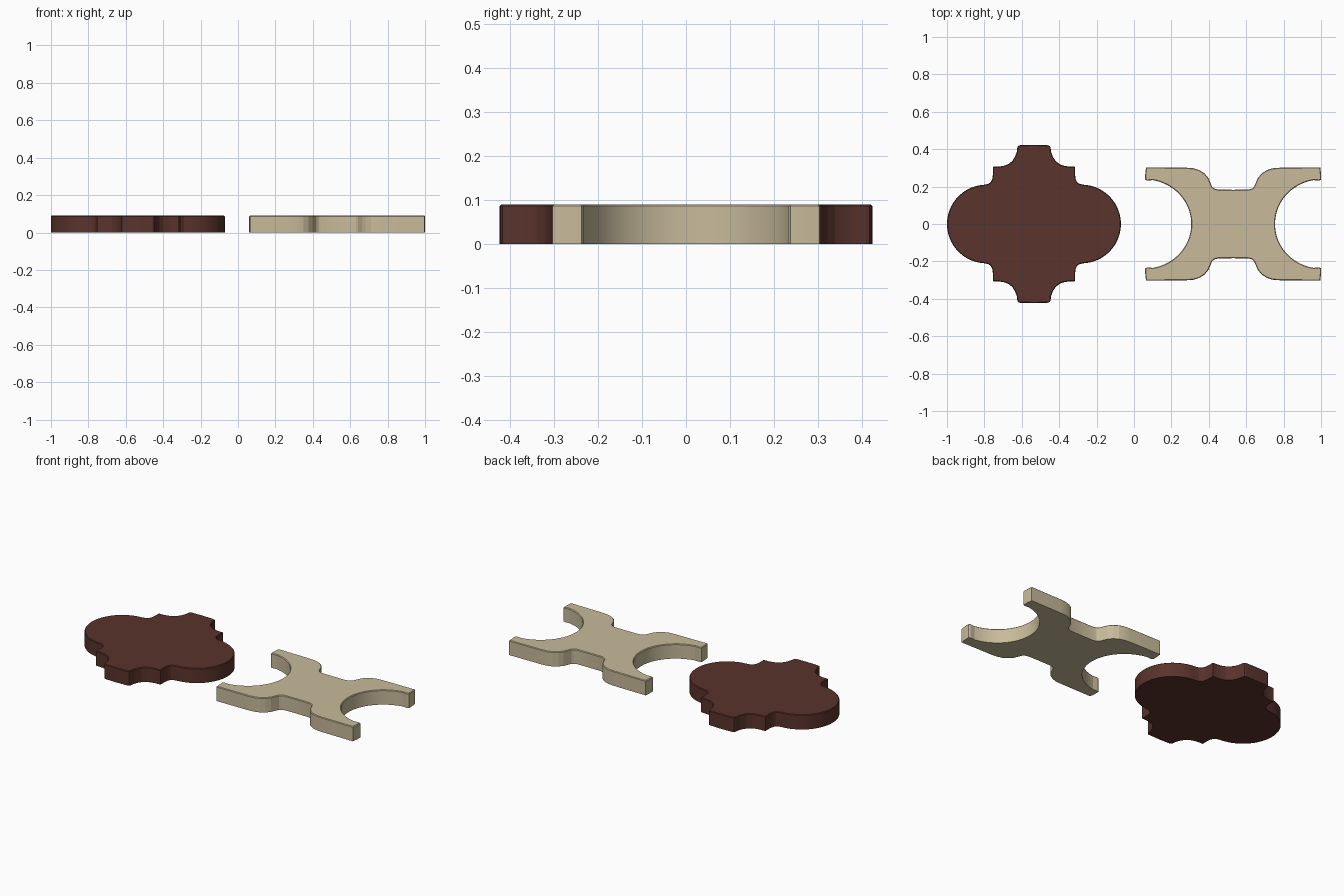
import bpy, bmesh, math

if "Cube" in bpy.data.objects:
    bpy.data.objects.remove(bpy.data.objects["Cube"])

HEIGHT = 0.09
CHAMFER = 0.004


def material(name, colour):
    mat = bpy.data.materials.new(name)
    mat.diffuse_color = (*colour, 1)
    mat.use_nodes = True
    mat.node_tree.nodes["Principled BSDF"].inputs["Base Color"].default_value = mat.diffuse_color
    return mat


def arc(cx, rx, ry, start, end, steps):
    """Elliptical arc centred on the x axis, angles in degrees."""
    points = []
    for i in range(steps + 1):
        a = math.radians(start + (end - start) * i / steps)
        points.append((cx + rx * math.cos(a), ry * math.sin(a)))
    return points


def tile(name, quarter, centre_x, mat):
    """Mirror a quarter outline (right to top) and extrude it with a chamfered top."""
    half = quarter + [(-x, y) for x, y in reversed(quarter[:-1])]
    outline = half + [(x, -y) for x, y in reversed(half[1:-1])]
    bm = bmesh.new()
    base = bm.faces.new([bm.verts.new((x, y, 0)) for x, y in outline])
    if base.normal.z > 0:
        base.normal_flip()
    top = bmesh.ops.extrude_face_region(bm, geom=[base], use_keep_orig=True)["geom"]
    bmesh.ops.translate(bm, vec=(0, 0, HEIGHT - CHAMFER),
                        verts=[v for v in top if isinstance(v, bmesh.types.BMVert)])
    bmesh.ops.recalc_face_normals(bm, faces=bm.faces[:])
    # Small chamfer around the upper rim
    cap = max(bm.faces, key=lambda f: f.calc_center_median().z)
    bmesh.ops.inset_region(bm, faces=[cap], thickness=CHAMFER, depth=0,
                           use_even_offset=True)
    for v in cap.verts:
        v.co.z = HEIGHT
    bmesh.ops.recalc_face_normals(bm, faces=bm.faces[:])
    mesh = bpy.data.meshes.new(name)
    bm.to_mesh(mesh)
    bm.free()
    mesh.materials.append(mat)
    obj = bpy.data.objects.new(name, mesh)
    obj.location.x = centre_x
    bpy.context.collection.objects.link(obj)
    bpy.context.view_layer.objects.active = obj
    obj.select_set(True)
    bpy.ops.object.shade_smooth_by_angle(angle=math.radians(15))
    obj.select_set(False)


brown = material("dark brown", (0.102, 0.033, 0.025))
beige = material("beige", (0.578, 0.497, 0.328))

# Lantern tile: round side lobes, stepped shoulders and coved end tabs
lantern = arc(0.255, 0.21, 0.21, 0, 86, 16) + [
    (0.245, 0.214), (0.231, 0.223), (0.223, 0.24), (0.220, 0.262),
    (0.220, 0.306), (0.185, 0.307), (0.158, 0.312), (0.135, 0.321),
    (0.115, 0.338), (0.101, 0.36), (0.092, 0.385), (0.089, 0.408),
    (0.085, 0.417), (0.075, 0.421), (0, 0.423)]
tile("lantern_tile", lantern, -0.535, brown)

# Connector tile: round side hollows, four arms and a coved waist
connector = arc(0.472, 0.248, 0.238, 180, 100, 18) + [
    (0.460, 0.232), (0.470, 0.237), (0.470, 0.265), (0.466, 0.303), (0.360, 0.302),
    (0.250, 0.301), (0.212, 0.298), (0.180, 0.288), (0.152, 0.270),
    (0.132, 0.246), (0.120, 0.218), (0.112, 0.199), (0.100, 0.189),
    (0.080, 0.184), (0, 0.183)]
tile("connector_tile", connector, 0.53, beige)
